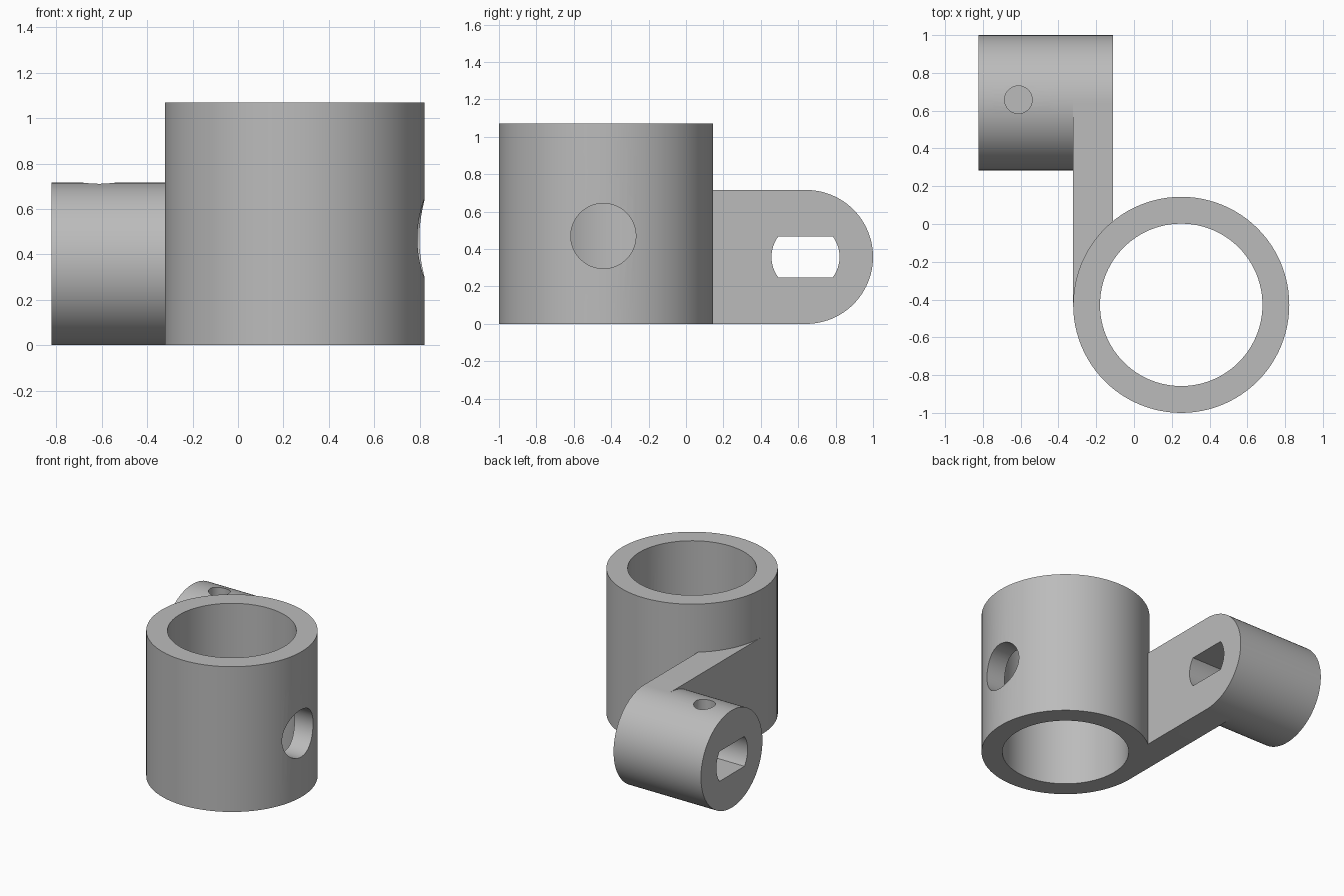
import bpy, bmesh
from math import sin, cos, asin, pi, radians
from mathutils import Vector

cube = bpy.data.objects.get("Cube")
if cube:
    bpy.data.objects.remove(cube, do_unlink=True)

metal = bpy.data.materials.new("plain_grey")
metal.use_nodes = True
GREY = (0.5, 0.5, 0.5, 1)
metal.diffuse_color = GREY
metal.node_tree.nodes["Principled BSDF"].inputs["Base Color"].default_value = GREY


def arc(cx, cy, r, start, end, n):
    """Points on an arc, both ends included."""
    return [(cx + r * cos(start + (end - start) * i / n),
             cy + r * sin(start + (end - start) * i / n)) for i in range(n + 1)]


def circle(cx, cy, r, n=96):
    return arc(cx, cy, r, 0, 2 * pi, n)[:-1]


def prism(name, profile, axis, lo, hi):
    """Extrude a profile along x (profile in y, z) or z (profile in x, y)."""
    bm = bmesh.new()
    place = (lambda p: (lo, *p)) if axis == "x" else (lambda p: (*p, lo))
    face = bm.faces.new([bm.verts.new(place(p)) for p in profile])
    side = bmesh.ops.extrude_face_region(bm, geom=[face])["geom"]
    shift = Vector((hi - lo, 0, 0) if axis == "x" else (0, 0, hi - lo))
    bmesh.ops.translate(bm, vec=shift,
                        verts=[g for g in side if isinstance(g, bmesh.types.BMVert)])
    bmesh.ops.recalc_face_normals(bm, faces=bm.faces)
    mesh = bpy.data.meshes.new(name)
    bm.to_mesh(mesh)
    bm.free()
    mesh.materials.append(metal)
    ob = bpy.data.objects.new(name, mesh)
    bpy.context.collection.objects.link(ob)
    return ob


def finish(ob, *cutters):
    """Subtract the cutters and smooth the curved sides."""
    bpy.ops.object.select_all(action="DESELECT")
    ob.select_set(True)
    bpy.context.view_layer.objects.active = ob
    for cutter in cutters:
        mod = ob.modifiers.new("cut", "BOOLEAN")
        mod.operation, mod.solver, mod.object = "DIFFERENCE", "EXACT", cutter
        bpy.ops.object.modifier_apply(modifier=mod.name)
    bpy.ops.object.shade_smooth_by_angle(angle=radians(30))


# Main dimensions
RX, RY, OUTER, BORE, HEIGHT = 0.25, -0.428, 0.572, 0.43, 1.07
PY, PZ, PR = 0.642, 0.358, 0.358
ARM_L, ARM_R, END = -0.322, -0.11, -0.822

# Cutters
bore = prism("bore_cutter", circle(RX, RY, BORE), "z", -0.1, 1.2)
clearance = prism("clearance_cutter", circle(RX, RY, 0.5), "z", -0.1, 1.2)
side_hole = prism("side_hole_cutter", circle(-0.442, 0.47, 0.174), "x", RX, 1)
pin_hole = prism("pin_hole_cutter", circle(-0.612, 0.658, 0.073, 48), "z", PZ, 1)
a = asin(0.11 / 0.182)
flats = arc(PY - 0.003, PZ, 0.182, -a, a, 16) + arc(PY - 0.003, PZ, 0.182, pi - a, pi + a, 16)
slot = prism("slot_cutter", flats, "x", -1, 0)

# Upright ring with a hole in its left wall
ring = prism("ring", circle(RX, RY, OUTER), "z", 0, HEIGHT)
finish(ring, bore, side_hole)

# Flat arm with a rounded end, stopping inside the ring wall
outline = [(RY, 2 * PR), (RY, 0)] + arc(PY, PZ, PR, -pi / 2, pi / 2, 48)
arm = prism("arm", outline, "x", ARM_L, ARM_R)
finish(arm, clearance, slot)

# Round boss on the outer side of the arm, with a pin hole down to the slot
boss = prism("boss", circle(PY, PZ, PR), "x", END, ARM_L)
finish(boss, slot, pin_hole)

for cutter in (bore, clearance, side_hole, pin_hole, slot):
    bpy.data.objects.remove(cutter, do_unlink=True)
